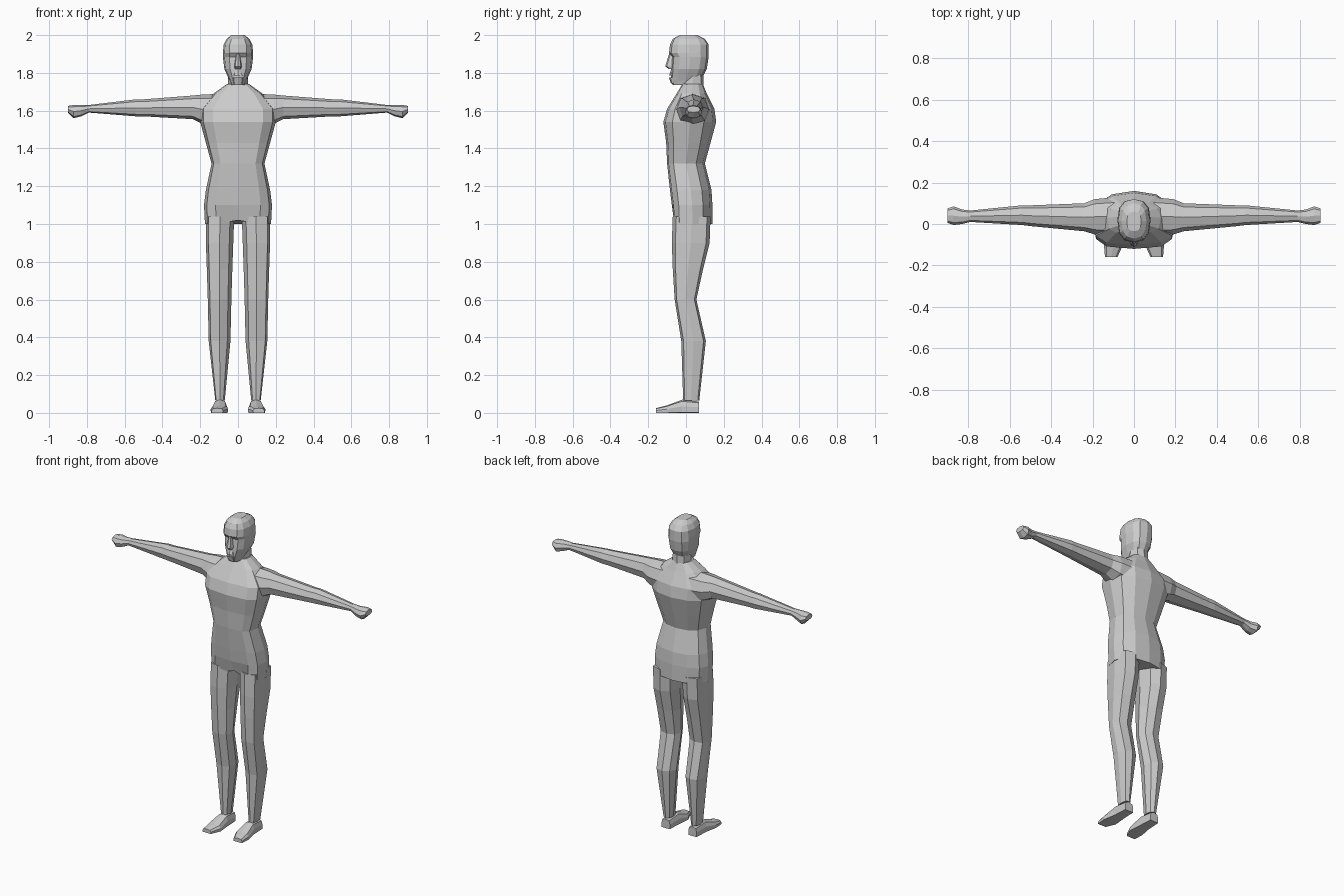
import bpy
import bmesh
from math import cos, sin, tau

cube = bpy.data.objects.get("Cube")
if cube:
    bpy.data.objects.remove(cube)

shade = 0.6
grey = bpy.data.materials.new("light grey")
grey.use_nodes = True
grey.diffuse_color = (shade, shade, shade, 1)
grey.node_tree.nodes["Principled BSDF"].inputs["Base Color"].default_value = grey.diffuse_color


def section(sides, low_power, high_power):
    """Faceted superellipse within -1..1; small powers make boxier corners."""
    points = []
    for step in range(sides):
        angle = tau * (step / sides - 0.25)
        p, q = cos(angle), sin(angle)
        power = low_power if q < 0 else high_power
        points.append([abs(value) ** power * (1 if value > 0 else -1) for value in (p, q)])
    return points


def between(low, high, share):
    return low + (high - low) * (share + 1) / 2


def loft(name, outline, axes, stations, mirror=False):
    """Skin the outline through stations; axes names station, p and q directions."""
    bm = bmesh.new()
    rings = []
    for place, p_low, p_high, q_low, q_high in stations:
        ring = []
        for p, q in outline:
            spot = dict(zip(axes, (place, between(p_low, p_high, p), between(q_low, q_high, q))))
            ring.append(bm.verts.new((spot["x"], spot["y"], spot["z"])))
        rings.append(ring)
    for lower, upper in zip(rings, rings[1:]):
        for j in range(len(outline)):
            bm.faces.new((lower[j - 1], lower[j], upper[j], upper[j - 1]))
    bm.faces.new(rings[0])
    bm.faces.new(rings[-1])
    bmesh.ops.recalc_face_normals(bm, faces=bm.faces[:])
    mesh = bpy.data.meshes.new(name)
    bm.to_mesh(mesh)
    bm.free()
    mesh.materials.append(grey)
    obj = bpy.data.objects.new(name, mesh)
    bpy.context.collection.objects.link(obj)
    if mirror:
        obj.modifiers.new("mirror", 'MIRROR').use_mirror_merge = False
    return obj


def upright(name, outline, rows):
    """Symmetric part from rows of height, half width, front and back."""
    stations = [(z, -half, half, front, back) for z, half, front, back in rows]
    return loft(name, outline, "zxy", stations)


# Torso: boxy chest, rounder back
torso = upright("torso", section(12, 0.6, 0.9), [
    (1, .175, -.07, .14),
    (1.1, .18, -.075, .14),
    (1.18, .17, -.085, .135),
    (1.32, .14, -.1, .1),
    (1.43, .17, -.105, .13),
    (1.54, .2, -.12, .16),
    (1.61, .2, -.1, .15),
    (1.69, .13, -.05, .11),
    (1.74, .06, -.02, .09)])
# Raised notch between the thighs
torso.data.vertices[0].co = (0, -.035, 1.02)

# Neck
upright("neck", section(8, 0.8, 0.8), [(1.7, .055, -.02, .095), (1.82, .05, -.02, .09)])

# Head from jaw to crown
upright("head", section(12, 0.8, 0.8), [
    (1.735, .035, -.07, .03),
    (1.76, .045, -.08, .08),
    (1.82, .072, -.08, .11),
    (1.885, .08, -.075, .12),
    (1.905, .08, -.09, .12),
    (1.95, .076, -.085, .12),
    (1.98, .06, -.07, .1),
    (2, .035, -.035, .06)])

# Face: nose, upper lip and chin wedges, set into the head
wedge = section(8, 0.8, 0.8)
upright("nose", wedge, [
    (1.82, .018, -.09, -.04), (1.835, .02, -.11, -.04), (1.9, .01, -.09, -.04)])
upright("upper_lip", wedge, [(1.785, .028, -.09, -.03), (1.815, .015, -.08, -.03)])
upright("chin", wedge, [(1.745, .025, -.08, -.03), (1.775, .03, -.09, -.03)])

# Arms, ending in fists
loft("arm", section(8, 0.8, 0.9), "xyz", [
    (.08, -.06, .13, 1.51, 1.69),
    (.19, -.05, .12, 1.53, 1.685),
    (.24, -.035, .1, 1.555, 1.68),
    (.5, -.01, .09, 1.57, 1.66),
    (.54, -.005, .09, 1.57, 1.66),
    (.79, .01, .065, 1.59, 1.63),
    (.83, 0, .07, 1.57, 1.63),
    (.87, -.005, .085, 1.56, 1.63),
    (.9, .005, .075, 1.59, 1.625)], mirror=True)

# Legs: boxier outside, rounder inside
loft("leg", section(8, 1, 0.6), "zyx", [
    (1.04, -.07, .13, .02, .17),
    (.9, -.075, .125, .025, .17),
    (.76, -.07, .09, .03, .165),
    (.6, -.06, .055, .035, .16),
    (.38, -.025, .105, .04, .155),
    (.065, -.015, .07, .07, .12)], mirror=True)

# Feet: flat soles, from heel to toe
loft("foot", section(8, 0.1, 0.8), "yxz", [
    (.07, .065, .125, 0, .06),
    (-.02, .06, .13, 0, .07),
    (-.1, .053, .145, 0, .04),
    (-.16, .08, .14, 0, .025)], mirror=True)
